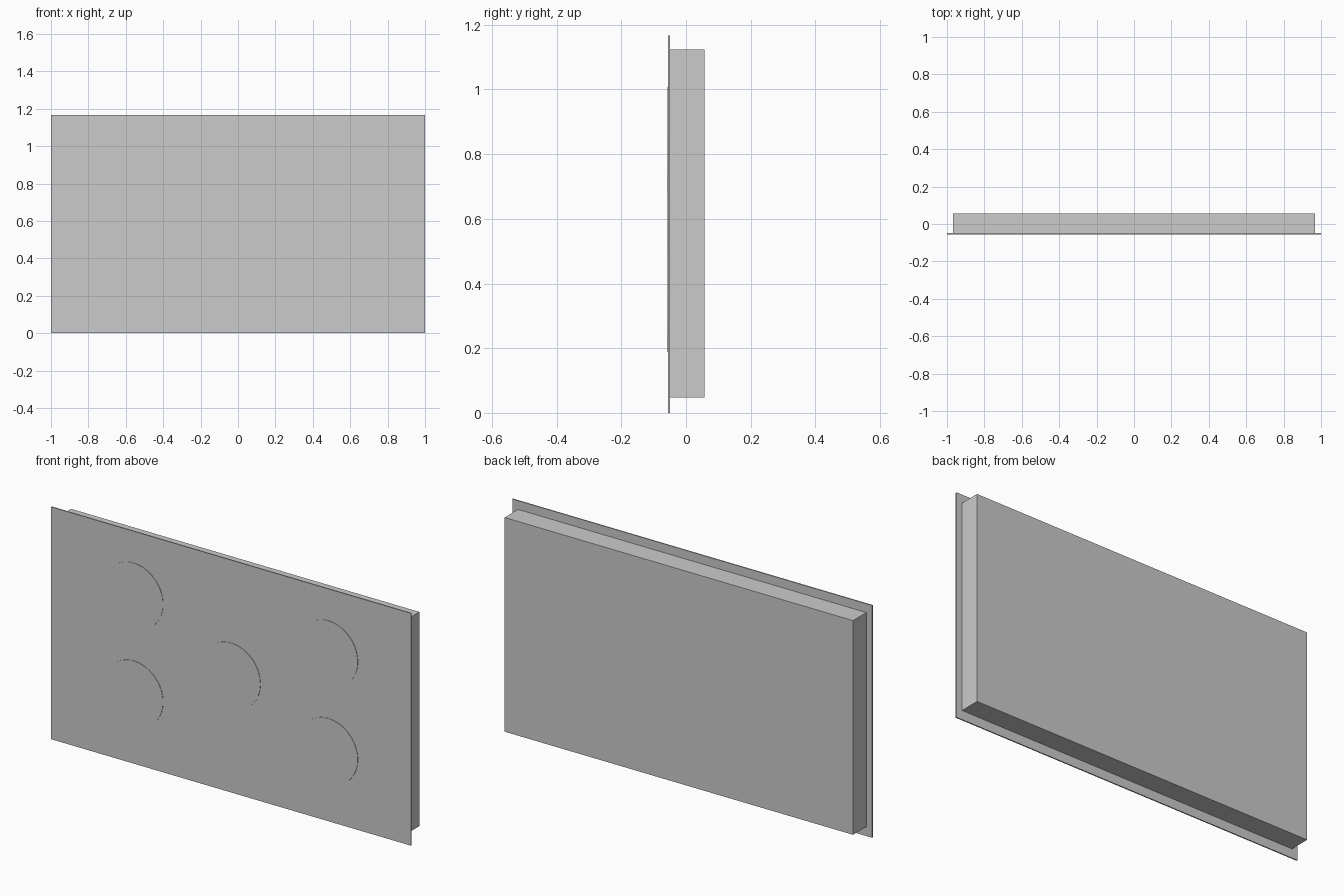
import bpy
from math import radians

if "Cube" in bpy.data.objects:
    bpy.data.objects.remove(bpy.data.objects["Cube"])


def box(name, x, y, z):
    """Box from (min, max) ranges on each axis."""
    mid = [(a + b) / 2 for a, b in (x, y, z)]
    bpy.ops.mesh.primitive_cube_add(size=1, location=mid)
    ob = bpy.context.object
    ob.name = name
    ob.scale = [b - a for a, b in (x, y, z)]
    bpy.ops.object.transform_apply(location=False, rotation=False, scale=True)
    return ob


def cooking_zone(name, x, z, radius=0.164):
    """Thin round disc lying on the front of the glass plate."""
    front, back = -0.057, -0.0545
    bpy.ops.mesh.primitive_cylinder_add(
        vertices=64, radius=radius, depth=back - front,
        location=(x, (front + back) / 2, z), rotation=(radians(90), 0, 0))
    bpy.context.object.name = name
    bpy.ops.object.shade_smooth_by_angle(angle=radians(30))


# Glass plate and the housing behind it
box("glass_plate", (-1, 1), (-0.055, -0.049), (0, 1.167))
box("housing", (-0.968, 0.968), (-0.049, 0.057), (0.047, 1.123))

# Four corner zones and one in the middle
for side, x in (("left", -0.541), ("right", 0.541)):
    for level, z in (("lower", 0.353), ("upper", 0.844)):
        cooking_zone(f"cooking_zone_{level}_{side}", x, z)
cooking_zone("cooking_zone_centre", 0, 0.588)
